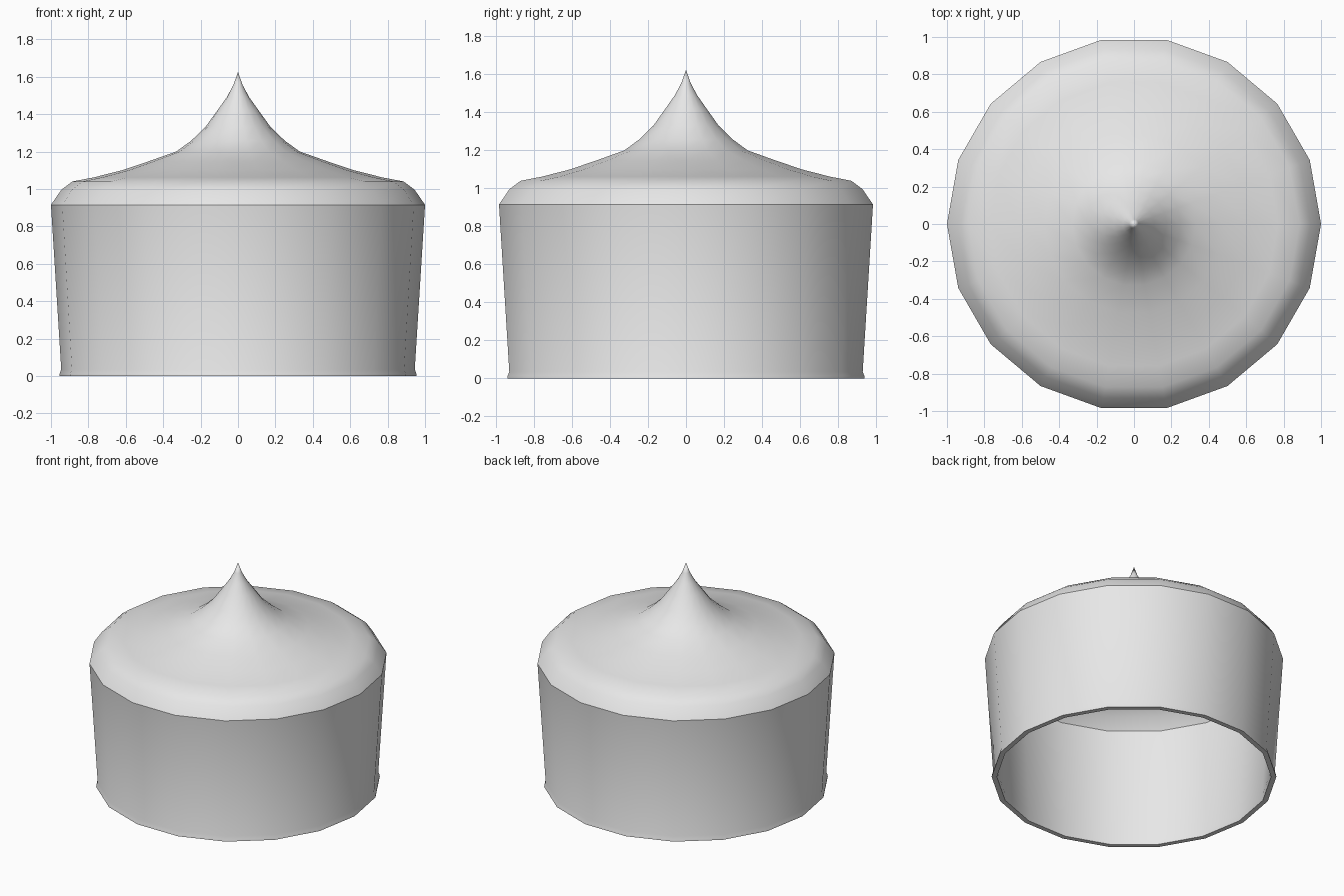
import bpy
import bmesh
from math import cos, sin, pi, radians

cube = bpy.data.objects.get("Cube")
if cube:
    bpy.data.objects.remove(cube, do_unlink=True)

SIDES = 18
THICKNESS = 0.03

# Single plain colour
grey = bpy.data.materials.new("light_grey")
grey.use_nodes = True
colour = (0.8, 0.8, 0.8, 1.0)
grey.diffuse_color = colour
grey.node_tree.nodes["Principled BSDF"].inputs["Base Color"].default_value = colour

# Outer profile (radius, height): bottom lip, wall, shoulder, flared roof, tip
outer = [
    (0.955, 0.0), (0.954, 0.012), (0.945, 0.035), (1.0, 0.915),
    (0.945, 0.995), (0.885, 1.04), (0.77, 1.062), (0.62, 1.1),
    (0.48, 1.147), (0.33, 1.2), (0.25, 1.258), (0.175, 1.33),
    (0.11, 1.42), (0.06, 1.49), (0.025, 1.555), (0.0, 1.625),
]

# Inner profile: the same line moved inwards, closed under the tip
inner = [(0.92, 0.0), (0.915, 0.035)]
inner += [(r - THICKNESS, z - 0.01) for r, z in outer[3:6]]
inner += [(r - 0.01, z - THICKNESS) for r, z in outer[6:12]]
inner += [(0.0, 1.44)]


def make_ring(bm, r, z):
    if r == 0:
        return [bm.verts.new((0, 0, z))]
    step = 2 * pi / SIDES
    return [bm.verts.new((r * cos(i * step), r * sin(i * step), z))
            for i in range(SIDES)]


def lathe(name, profile):
    """Revolve a profile that starts and ends on the axis."""
    bm = bmesh.new()
    rings = [make_ring(bm, r, z) for r, z in profile]
    for a, b in zip(rings, rings[1:]):
        for i in range(SIDES):
            j = (i + 1) % SIDES
            if len(a) == 1:
                bm.faces.new((a[0], b[j], b[i]))
            elif len(b) == 1:
                bm.faces.new((a[i], a[j], b[0]))
            else:
                bm.faces.new((a[i], a[j], b[j], b[i]))
    bmesh.ops.recalc_face_normals(bm, faces=bm.faces)
    mesh = bpy.data.meshes.new(name)
    bm.to_mesh(mesh)
    bm.free()
    mesh.materials.append(grey)
    obj = bpy.data.objects.new(name, mesh)
    bpy.context.collection.objects.link(obj)
    return obj


# Hollow pointed cap, open underneath
cap = lathe("pointed_cap", inner[::-1] + outer)
bpy.ops.object.select_all(action="DESELECT")
cap.select_set(True)
bpy.context.view_layer.objects.active = cap
bpy.ops.object.shade_smooth_by_angle(angle=radians(30))
